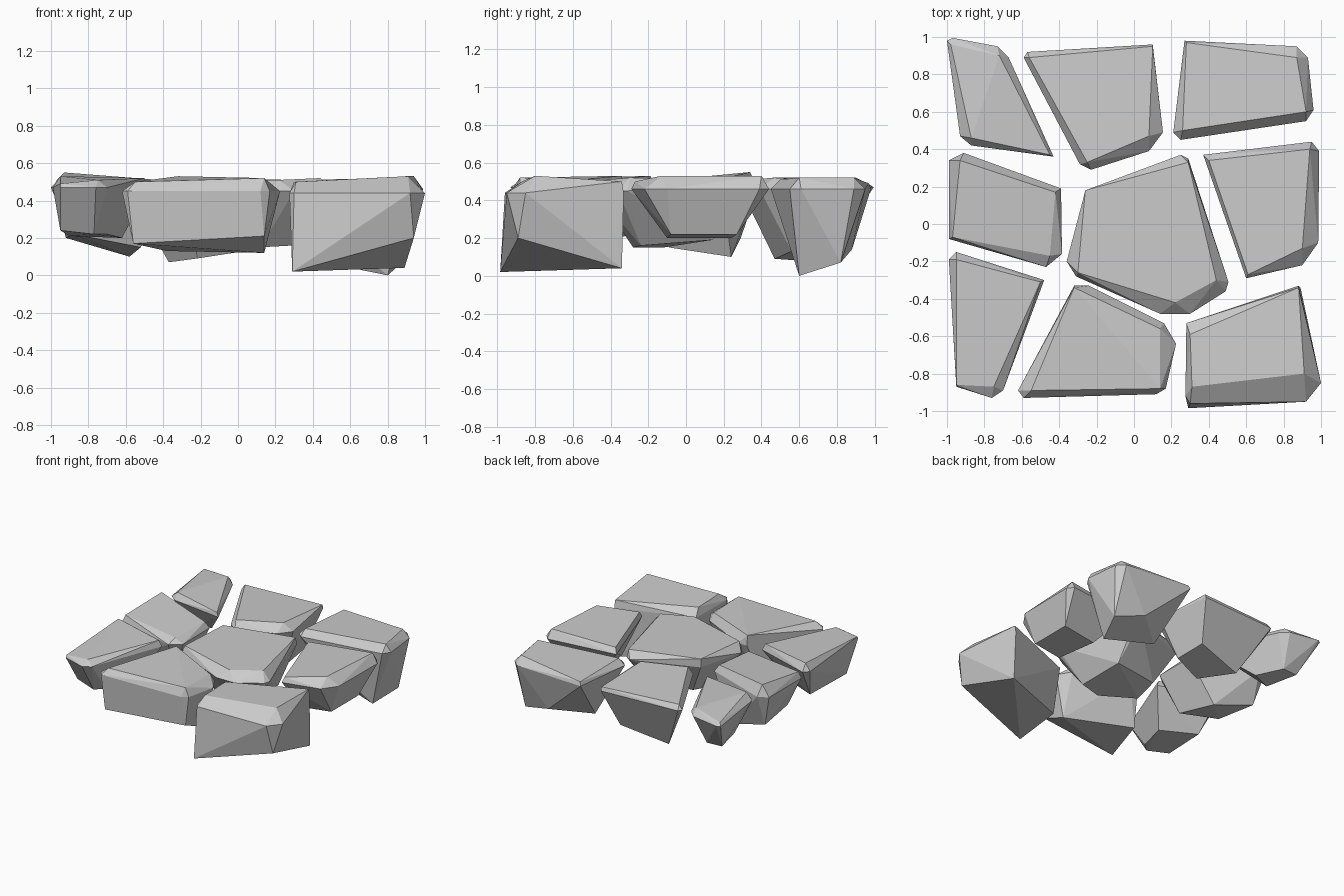
import bpy, bmesh
from math import radians


def stone(name, rim_z, rim, crown, base):
    """Faceted paving stone: hull of a rim outline, a bevelled crown and an uneven base."""
    bm = bmesh.new()
    for p in [(x, y, rim_z) for x, y in rim] + crown + base:
        bm.verts.new(p)
    hull = bmesh.ops.convex_hull(bm, input=bm.verts[:])
    loose = {g for g in hull["geom_interior"] + hull["geom_unused"]
             if isinstance(g, bmesh.types.BMVert)}
    bmesh.ops.delete(bm, geom=list(loose), context='VERTS')
    bmesh.ops.dissolve_limit(bm, angle_limit=radians(6), verts=bm.verts[:], edges=bm.edges[:])
    bmesh.ops.recalc_face_normals(bm, faces=bm.faces[:])
    mesh = bpy.data.meshes.new(name)
    bm.to_mesh(mesh)
    bm.free()
    ob = bpy.data.objects.new(name, mesh)
    bpy.context.collection.objects.link(ob)


# back row
stone("stone_back_left", 0.47,
      [(-1, .98), (-.97, .995), (-.73, .95), (-.67, .89), (-.43, .36), (-.87, .42), (-.93, .47)],
      [(-.98, .96, .49), (-.72, .90, .52), (-.45, .37, .50), (-.87, .46, .52)],
      [(-.90, .82, .22), (-.77, .83, .22), (-.67, .62, .22), (-.83, .56, .21)])
stone("stone_back_middle", 0.46,
      [(-.59, .89), (-.57, .92), (.10, .96), (.155, .49), (.08, .39), (-.23, .29), (-.29, .32)],
      [(-.56, .89, .50), (.10, .95, .49), (.08, .47, .52), (-.25, .33, .51)],
      [(-.37, .75, .07), (.02, .82, .15), (.04, .56, .13), (-.22, .47, .09)])
stone("stone_back_right", 0.46,
      [(.27, .98), (.87, .95), (.93, .89), (.96, .61), (.92, .55), (.25, .45), (.21, .49)],
      [(.28, .97, .49), (.87, .89, .52), (.92, .60, .52), (.26, .50, .51)],
      [(.80, .60, 0), (.88, .82, .07), (.63, .88, .14), (.36, .66, .09)])

# middle row
stone("stone_left", 0.46,
      [(-.99, .34), (-.91, .38), (-.39, .19), (-.385, -.16), (-.47, -.23), (-.99, -.08)],
      [(-.93, .34, .55), (-.42, .17, .51), (-.45, -.17, .50), (-.97, -.07, .51)],
      [(-.58, .24, .10), (-.92, .29, .20), (-.88, -.06, .22), (-.52, -.09, .15)])
stone("stone_centre", 0.45,
      [(-.26, .18), (.25, .37), (.29, .35), (.505, -.31), (.49, -.36), (.30, -.48),
       (.14, -.48), (-.31, -.28), (-.36, -.20)],
      [(-.26, .18, .52), (.29, .33, .51), (.44, -.30, .52), (.22, -.42, .51), (-.30, -.26, .51)],
      [(.30, -.24, .16), (.27, .14, .19), (-.12, .08, .19), (-.14, -.12, .15), (.12, -.28, .15)])
stone("stone_right", 0.46,
      [(.37, .37), (.95, .44), (.99, .39), (.985, -.10), (.90, -.22), (.60, -.29)],
      [(.40, .34, .50), (.94, .40, .53), (.90, -.13, .53), (.61, -.27, .50)],
      [(.90, -.08, .22), (.90, .27, .22), (.60, .24, .20), (.65, -.10, .20)])

# front row
stone("stone_front_left", 0.47,
      [(-.99, -.19), (-.95, -.15), (-.48, -.30), (-.70, -.89), (-.76, -.93), (-.95, -.87)],
      [(-.95, -.19, .53), (-.50, -.31, .52), (-.75, -.87, .51), (-.95, -.86, .49)],
      [(-.95, -.72, .24), (-.77, -.77, .22), (-.70, -.71, .22), (-.62, -.45, .20), (-.90, -.32, .21)])
stone("stone_front_middle", 0.45,
      [(-.32, -.33), (-.24, -.33), (.16, -.53), (.225, -.64), (.17, -.88), (.12, -.91),
       (-.59, -.93), (-.62, -.89)],
      [(-.32, -.34, .53), (.14, -.56, .51), (.14, -.88, .52), (-.55, -.89, .50)],
      [(-.56, -.92, .17), (.14, -.88, .21), (.14, -.66, .12), (-.38, -.45, .13)])
stone("stone_front_right", 0.44,
      [(.28, -.53), (.88, -.33), (1, -.85), (.92, -.95), (.30, -.96), (.275, -.92)],
      [(.30, -.59, .50), (.88, -.34, .50), (.91, -.80, .53), (.31, -.87, .50)],
      [(.29, -.985, .02), (.94, -.89, .20), (.89, -.34, .04), (.31, -.57, .05)])
